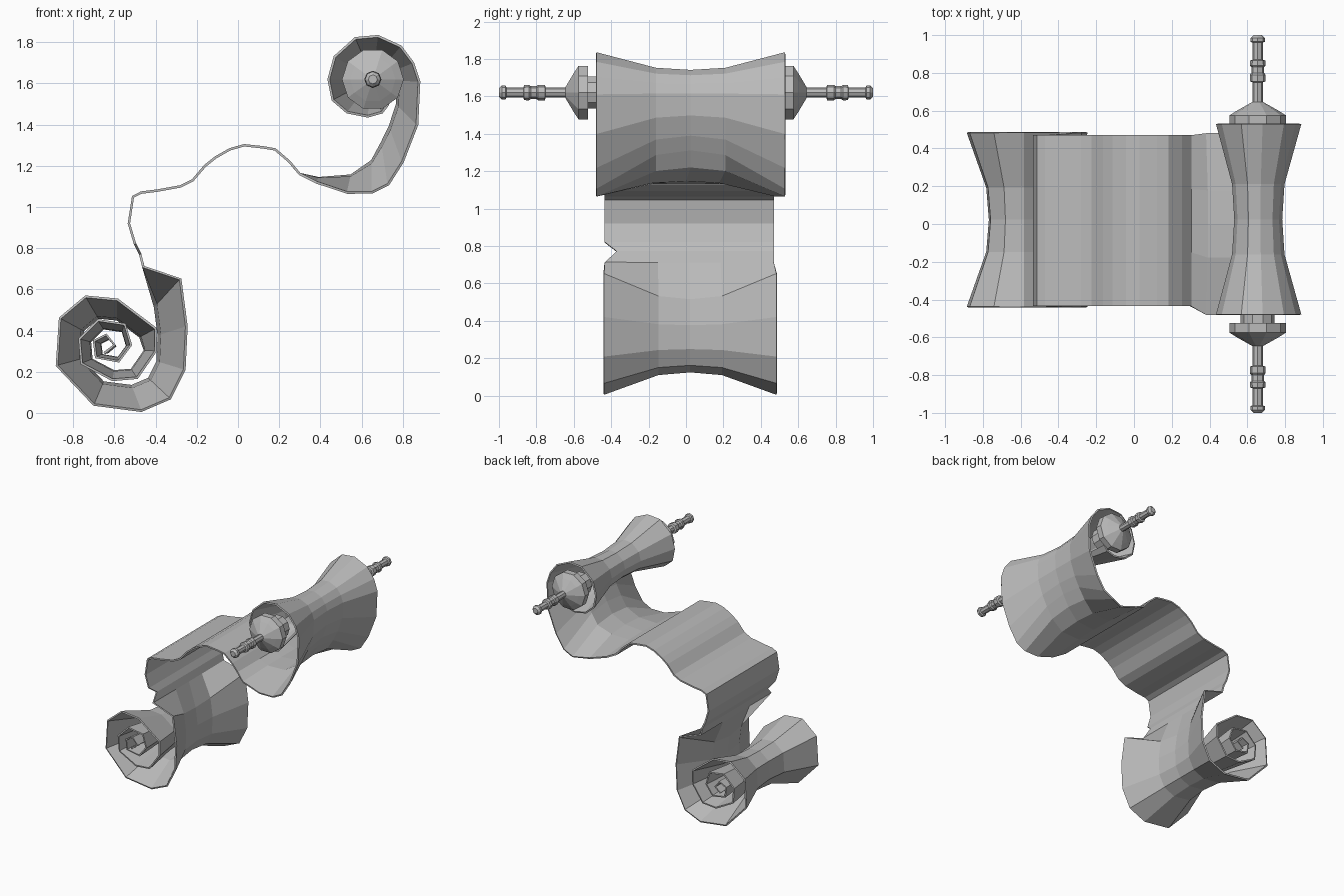
import bpy
import bmesh
import math
from mathutils import Vector

default_cube = bpy.data.objects.get("Cube")
if default_cube:
    bpy.data.objects.remove(default_cube)


def make_material(name, colour):
    material = bpy.data.materials.new(name)
    material.use_nodes = True
    material.diffuse_color = colour
    shader = material.node_tree.nodes["Principled BSDF"]
    shader.inputs["Base Color"].default_value = colour
    return material


plain_grey = make_material("plain grey", (0.5, 0.5, 0.5, 1))


def add_object(name, mesh_builder):
    mesh = bpy.data.meshes.new(name)
    mesh_builder.normal_update()
    mesh_builder.to_mesh(mesh)
    mesh_builder.free()
    mesh.materials.append(plain_grey)
    obj = bpy.data.objects.new(name, mesh)
    bpy.context.collection.objects.link(obj)
    return obj


# Rim outlines (x, z) of the sheet, from the upper roll down to the lower one
UPPER_RIM = [
    (.73, 1.5), (.7, 1.46), (.63, 1.44), (.53, 1.46), (.46, 1.52), (.44, 1.62),
    (.47, 1.73), (.57, 1.82), (.68, 1.83), (.79, 1.78), (.85, 1.7), (.88, 1.61),
    (.87, 1.4), (.8, 1.22), (.73, 1.11), (.65, 1.07), (.53, 1.07), (.38, 1.12),
]
WAVE = [
    (.3, 1.16), (.25, 1.22), (.18, 1.28), (.12, 1.29), (.03, 1.3), (-.04, 1.28),
    (-.11, 1.24), (-.16, 1.2), (-.22, 1.13), (-.28, 1.1), (-.39, 1.08),
    (-.47, 1.07), (-.51, 1.05), (-.53, .92), (-.5, .82), (-.475, .77), (-.46, .71),
]
LOWER_RIM = [
    (-.28, .65), (-.25, .42), (-.26, .21), (-.33, .07), (-.47, .01), (-.7, .04),
    (-.88, .23), (-.865, .46), (-.74, .565), (-.585, .55), (-.4, .41), (-.4, .3),
    (-.49, .17), (-.61, .16), (-.76, .24), (-.77, .36), (-.68, .45), (-.55, .43),
    (-.52, .33), (-.58, .25), (-.69, .27), (-.7, .35), (-.64, .38), (-.6, .33),
    (-.65, .29),
]
UPPER_AXIS = Vector((.655, 1.62))
LOWER_AXIS = Vector((-.587, .31))

# Each row: rim point, roll axis, waist scale, front end, back end
rows = []
upper_ramp = [.55, .57, .6, .72, .85, .96]
for index, point in enumerate(UPPER_RIM):
    ramp_index = max(0, index - len(UPPER_RIM) + len(upper_ramp))
    waist = upper_ramp[ramp_index]
    back = .48 if index > len(UPPER_RIM) - 3 else .53
    rows.append((point, UPPER_AXIS, waist, -.48, back))
for point in WAVE:
    torn = point == WAVE[-2]
    rows.append((point, UPPER_AXIS, 1, -.37 if torn else -.435, .47))
for index, point in enumerate(LOWER_RIM):
    waist = .6 if index < 11 else .72
    rows.append((point, LOWER_AXIS, waist, -.44, .485))

# Sheet: waisted loft through the rows, wide at both rims
sheet_mesh = bmesh.new()
STATIONS = [(-1, 1), (-.37, .12), (0, 0), (.37, .12), (1, 1)]
previous = None
for point, axis, waist, front, back in rows:
    current = []
    for along, flare in STATIONS:
        scale = waist + (1 - waist) * flare
        place = axis + (Vector(point) - axis) * scale
        y = (front + back) / 2 + along * (back - front) / 2
        current.append(sheet_mesh.verts.new((place.x, y, place.y)))
    if previous:
        for i in range(len(STATIONS) - 1):
            sheet_mesh.faces.new(
                (previous[i], previous[i + 1], current[i + 1], current[i]))
    previous = current
sheet = add_object("rolled_sheet", sheet_mesh)
thickness = sheet.modifiers.new("paper thickness", "SOLIDIFY")
thickness.thickness = .012
thickness.offset = 0


# Turned rod ends: profile of (distance along y, radius)
def turned_part(name, profile, side, sides=10):
    builder = bmesh.new()
    rings = []
    for distance, radius in profile:
        ring = []
        for i in range(sides):
            angle = math.tau * i / sides
            ring.append(builder.verts.new((
                UPPER_AXIS.x + radius * math.cos(angle), side * distance,
                UPPER_AXIS.y + radius * math.sin(angle))))
        rings.append(ring)
    for inner, outer in zip(rings, rings[1:]):
        for i in range(sides):
            j = (i + 1) % sides
            builder.faces.new((inner[i], inner[j], outer[j], outer[i]))
    builder.faces.new(rings[0])
    builder.faces.new(rings[-1])
    bmesh.ops.recalc_face_normals(builder, faces=builder.faces)
    return add_object(name, builder)


KNOB = [(.4, .09), (.525, .09), (.525, .15), (.575, .15), (.6, .11), (.645, .03)]
HANDLE = [
    (.63, .027), (.75, .027), (.755, .042), (.79, .042), (.8, .034), (.83, .034),
    (.84, .042), (.865, .04), (.87, .027), (.96, .027), (.965, .038), (.985, .038),
    (1, .022),
]
for label, side in (("front", -1), ("back", 1)):
    turned_part(label + "_knob", KNOB, side)
    turned_part(label + "_handle", HANDLE, side, sides=8)
